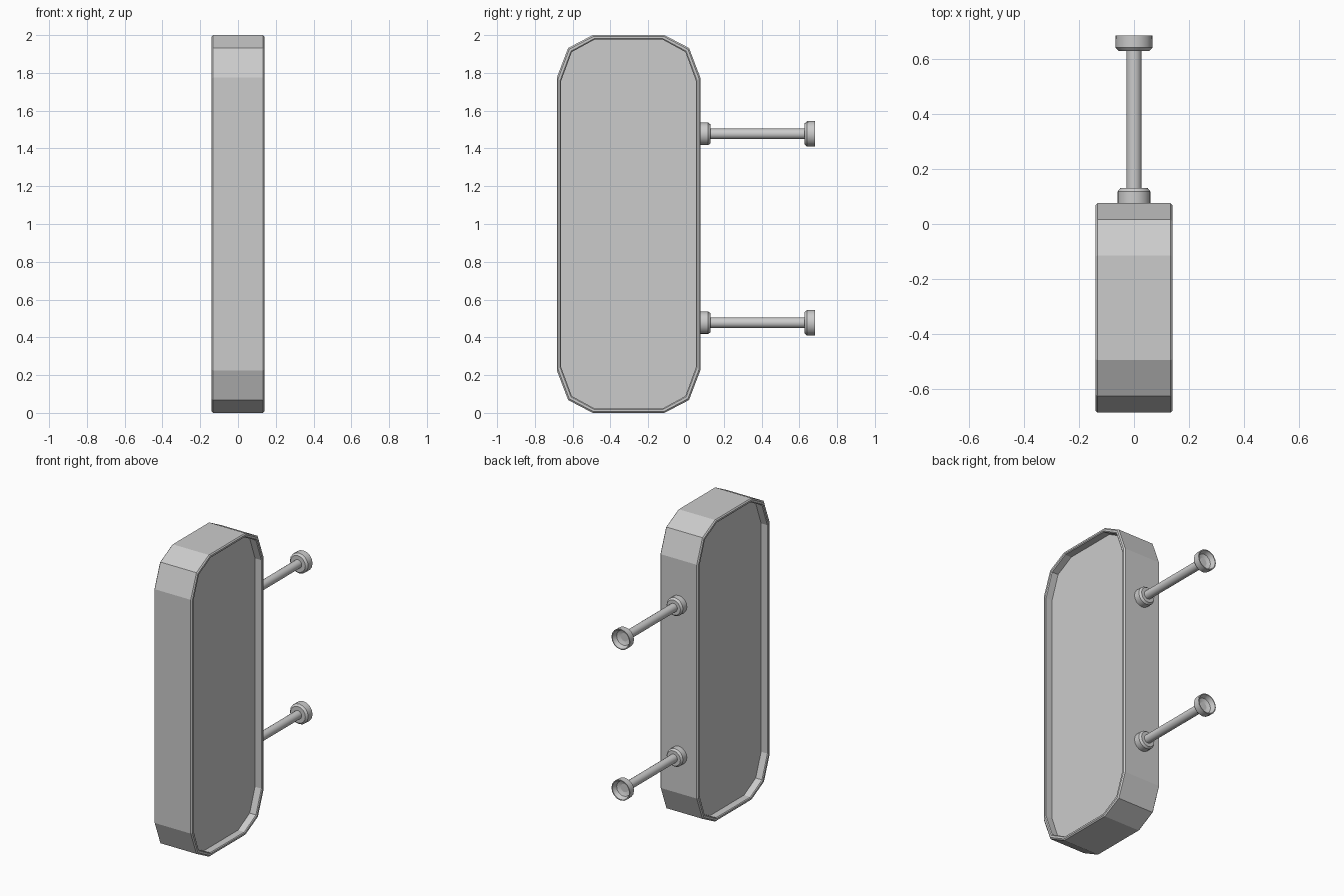
import bpy, bmesh
from math import sin, cos, pi

if "Cube" in bpy.data.objects:
    bpy.data.objects.remove(bpy.data.objects["Cube"])

CY, CZ, HY, HZ = -0.304, 1.0, 0.38, 1.0


def finish(bm, name, smooth=False):
    bmesh.ops.recalc_face_normals(bm, faces=bm.faces)
    me = bpy.data.meshes.new(name)
    bm.to_mesh(me)
    bm.free()
    ob = bpy.data.objects.new(name, me)
    bpy.context.collection.objects.link(ob)
    if smooth:
        bpy.ops.object.select_all(action='DESELECT')
        ob.select_set(True)
        bpy.context.view_layer.objects.active = ob
        bpy.ops.object.shade_smooth_by_angle(angle=0.6)
    return ob


def bridge(bm, loops):
    for a, b in zip(loops, loops[1:]):
        n = len(a)
        for i in range(n):
            j = (i + 1) % n
            bm.faces.new((a[i], a[j], b[j], b[i]))
    bm.faces.new(loops[0])
    bm.faces.new(loops[-1])


# Octagon-like rounded outline, one quarter mirrored to all corners
def outline(inset):
    quarter = [(HY, 0.775), (0.32, 0.932), (0.19, HZ)]
    ky, kz = (HY - inset) / HY, (HZ - inset) / HZ
    q = [(y * ky, z * kz) for y, z in quarter]
    return (q + [(-y, z) for y, z in reversed(q)]
            + [(-y, -z) for y, z in q] + [(y, -z) for y, z in reversed(q)])


# Sign case: bevelled rim with a recessed panel on both sides
bm = bmesh.new()
half = [(0.088, 0.023), (0.134, 0.023), (0.139, 0.018), (0.139, 0.007), (0.132, 0.0)]
rim = [(-x, i) for x, i in half] + [(x, i) for x, i in reversed(half)]
bridge(bm, [[bm.verts.new((x, CY + y, CZ + z)) for y, z in outline(i)] for x, i in rim])
finish(bm, "sign_case")


# Turned parts along y: profile of (y, radius)
def lathe(name, profile, z, sides=16):
    bm = bmesh.new()
    loops = [[bm.verts.new((r * cos(2 * pi * k / sides), y, z + r * sin(2 * pi * k / sides)))
              for k in range(sides)] for y, r in profile]
    bridge(bm, loops)
    finish(bm, name, True)


# Two mounting arms: collar, rod and hollow wall cup
for side, z in (("upper", 1.477), ("lower", 0.477)):
    lathe(side + "_collar", [(0.06, 0.06), (0.117, 0.06), (0.13, 0.05)], z)
    lathe(side + "_rod", [(0.07, 0.028), (0.645, 0.028)], z)
    lathe(side + "_wall_cup", [(0.627, 0.055), (0.64, 0.067), (0.684, 0.068),
                               (0.684, 0.062), (0.655, 0.05), (0.642, 0.02)], z)
